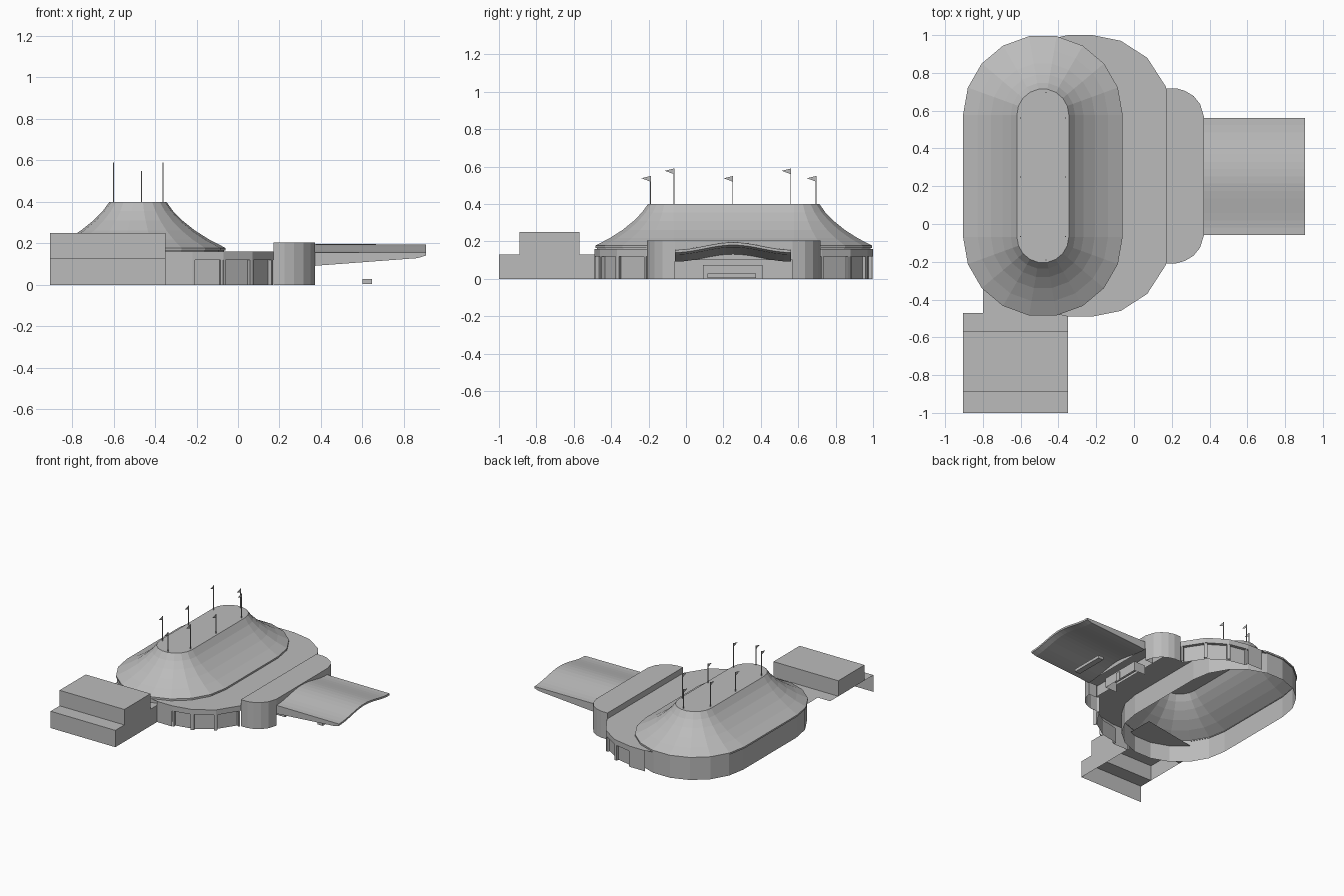
import bpy, bmesh, math

if "Cube" in bpy.data.objects:
    bpy.data.objects.remove(bpy.data.objects["Cube"])

grey = bpy.data.materials.new("plain_grey")
grey.diffuse_color = (0.5, 0.5, 0.5, 1)
grey.use_nodes = True
grey.node_tree.nodes["Principled BSDF"].inputs["Base Color"].default_value = grey.diffuse_color
CX, CY = -0.4825, 0.255      # centre of the tent


def make(name, polys):
    """Object from a list of polygons (each a list of points)."""
    bm = bmesh.new()
    for p in polys:
        bm.faces.new([bm.verts.new(c) for c in p])
    bmesh.ops.remove_doubles(bm, verts=bm.verts, dist=0.0002)
    bmesh.ops.recalc_face_normals(bm, faces=bm.faces)
    me = bpy.data.meshes.new(name)
    bm.to_mesh(me)
    bm.free()
    me.materials.append(grey)
    ob = bpy.data.objects.new(name, me)
    bpy.context.collection.objects.link(ob)
    return ob


def loft(rings, closed=True):
    out = []
    for a, b in zip(rings, rings[1:]):
        n = len(a)
        for i in range(n if closed else n - 1):
            j = (i + 1) % n
            out.append([a[i], a[j], b[j], b[i]])
    return out


def at(path, z):
    return [(x, y, z) for x, y in path]


def box(x0, x1, y0, y1, z0, z1, skip=""):
    """Box sides; skip lists the open sides."""
    f = {"l": [(x0, y0, z0), (x0, y1, z0), (x0, y1, z1), (x0, y0, z1)],
         "r": [(x1, y0, z0), (x1, y1, z0), (x1, y1, z1), (x1, y0, z1)],
         "f": [(x0, y0, z0), (x1, y0, z0), (x1, y0, z1), (x0, y0, z1)],
         "b": [(x0, y1, z0), (x1, y1, z0), (x1, y1, z1), (x0, y1, z1)],
         "d": [(x0, y0, z0), (x1, y0, z0), (x1, y1, z0), (x0, y1, z0)],
         "t": [(x0, y0, z1), (x1, y0, z1), (x1, y1, z1), (x0, y1, z1)]}
    return [p for k, p in f.items() if k not in skip]


def stadium(r, n=9, half=0.323):
    pts = []
    for s in (1, -1):
        for i in range(n + 1):
            a = math.pi * i / n
            pts.append((CX + s * r * math.cos(a), CY + s * (half + r * math.sin(a))))
    return pts


def mirrored(path):
    """Path on the -y side continued by its reflection."""
    return path + [(x, 2 * CY - y) for x, y in reversed(path)]


# Tent roof with concave sweep, eave lip and open underside
profile = [(0.412, 0.165), (0.4225, 0.165), (0.4225, 0.178), (0.345, 0.218),
           (0.275, 0.262), (0.215, 0.31), (0.17, 0.355), (0.1375, 0.40)]
top = at(stadium(0.1375), 0.40)
make("tent_roof", loft([at(stadium(r), z) for r, z in profile]) + [top])
wall = stadium(0.415)
make("tent_wall", loft([at(wall, 0), at(wall, 0.165)]))

# Flags on poles around the flat top
poles = [(-0.465, 0.695, 0.55), (-0.465, -0.19, 0.55)]
for px in (-0.6, -0.362):
    poles += [(px, 0.56, 0.59), (px, 0.25, 0.55), (px, -0.065, 0.59)]
for x, y, h in poles:
    h = 0.59 if x != -0.465 and y != 0.25 else 0.55
    w = 0.0025
    make("flag_pole", box(x - w, x + w, y - w, y + w, 0.40, h))
    make("flag", [[(x, y, h), (x, y, h - 0.03), (x, y - 0.048, h - 0.012)]])

# Low annex wrapped round the tent
outer = [(-0.35, -0.49), (-0.22, -0.49), (-0.07, -0.46), (0.07, -0.37), (0.17, -0.215)]
inner = [(-0.22, -0.485), (-0.215, -0.465), (-0.08, -0.437), (0.052, -0.352), (0.15, -0.205)]
outline = mirrored(outer)
tent_edge = [p for p in wall if p[0] > -0.42]
tent_edge.sort(key=lambda p: -p[1])
make("annex_roof", [at(outline + tent_edge, 0.16)])
make("annex_fascia", loft([at(outline, 0.12), at(outline, 0.16)], False))
for s in (1, -1):
    def side(path):
        return [(x, CY + s * (y - CY)) for x, y in path]
    o, i = side(outer), side(inner)
    make("annex_end_wall", loft([at(o[:2], 0), at(o[:2], 0.12)], False))
    make("annex_wall", loft([at(i, 0), at(i, 0.12)], False))
    make("annex_soffit", loft([at(o[1:], 0.12), at(i[1:], 0.12)], False))
    # Pillars at the corners and the middle of each bay
    for k in range(1, 4):
        (xa, ya), (xb, yb) = o[k], o[k + 1]
        length = math.hypot(xb - xa, yb - ya)
        ux, uy = (xb - xa) / length, (yb - ya) / length
        nx, ny = -uy * s, ux * s
        for d in (0.0, length - 0.014):
            base = [(xa + ux * (d + e) + nx * m, ya + uy * (d + e) + ny * m)
                    for e, m in ((0, 0.002), (0.014, 0.002), (0.014, 0.022), (0, 0.022))]
            make("annex_pillar", loft([at(base, 0), at(base, 0.12)]))

# Entrance hall with rounded front corners and an open doorway
wing = [(0.17, -0.208), (0.225, -0.208), (0.27, -0.195), (0.315, -0.168),
        (0.35, -0.125), (0.37, -0.06)]
hall = mirrored(wing)
make("hall_roof", [at(hall, 0.205)])
make("hall_upper_wall", loft([at(hall, 0.10), at(hall, 0.205)], False))
make("hall_back_parapet", [[(0.17, -0.208, 0.16), (0.17, 0.718, 0.16),
                            (0.17, 0.718, 0.205), (0.17, -0.208, 0.205)]])
for s in (1, -1):
    w = [(x, CY + s * (y - CY)) for x, y in wing + [(0.30, -0.06)]]
    make("hall_wing", loft([at(w, 0), at(w, 0.10)], False))

# Ticket booth, desk and bench under the canopy
make("booth", box(0.24, 0.34, 0.09, 0.41, 0, 0.075, "ld"))
make("booth_door", box(0.335, 0.346, 0.21, 0.25, 0, 0.06, "d"))
make("bench", box(0.60, 0.645, 0.115, 0.375, 0.005, 0.028))

# Arched canopy, deeper towards the hall
N = 16
ys = [-0.058 + 0.62 * k / N for k in range(N + 1)]


def arch(x, drop):
    pts = []
    for y in ys:
        u = (y - 0.252) / 0.31
        pts.append((x, y, 0.157 + 0.02 * (1 + math.cos(math.pi * u)) - drop))
    return pts


sections = [arch(0.37, 0.065), arch(0.37, 0.0), arch(0.905, 0.002),
            arch(0.905, 0.016), arch(0.865, 0.028), arch(0.37, 0.065)]
faces = loft(sections, False)
for k in (0, N):
    faces.append([s[k] for s in sections[:-1]])
make("canopy", faces)

# Stepped service block, open below and on the low outer side
X0, X1 = -0.905, -0.35
make("service_low_front", box(X0, X1, -1.0, -0.89, 0, 0.13, "ldb"))
make("service_tall", box(X0, X1, -0.89, -0.57, 0.13, 0.25, "d"))
make("service_tall_base", box(X0, X1, -0.89, -0.57, 0, 0.13, "lfbdt"))
make("service_link", box(X0, X1, -0.57, -0.47, 0, 0.13, "lfbd"))
make("service_link_inside", [[(-0.80, -0.47, 0.13), (X1, -0.47, 0.13),
                              (X1, -0.25, 0.13), (-0.80, -0.33, 0.13)]])
